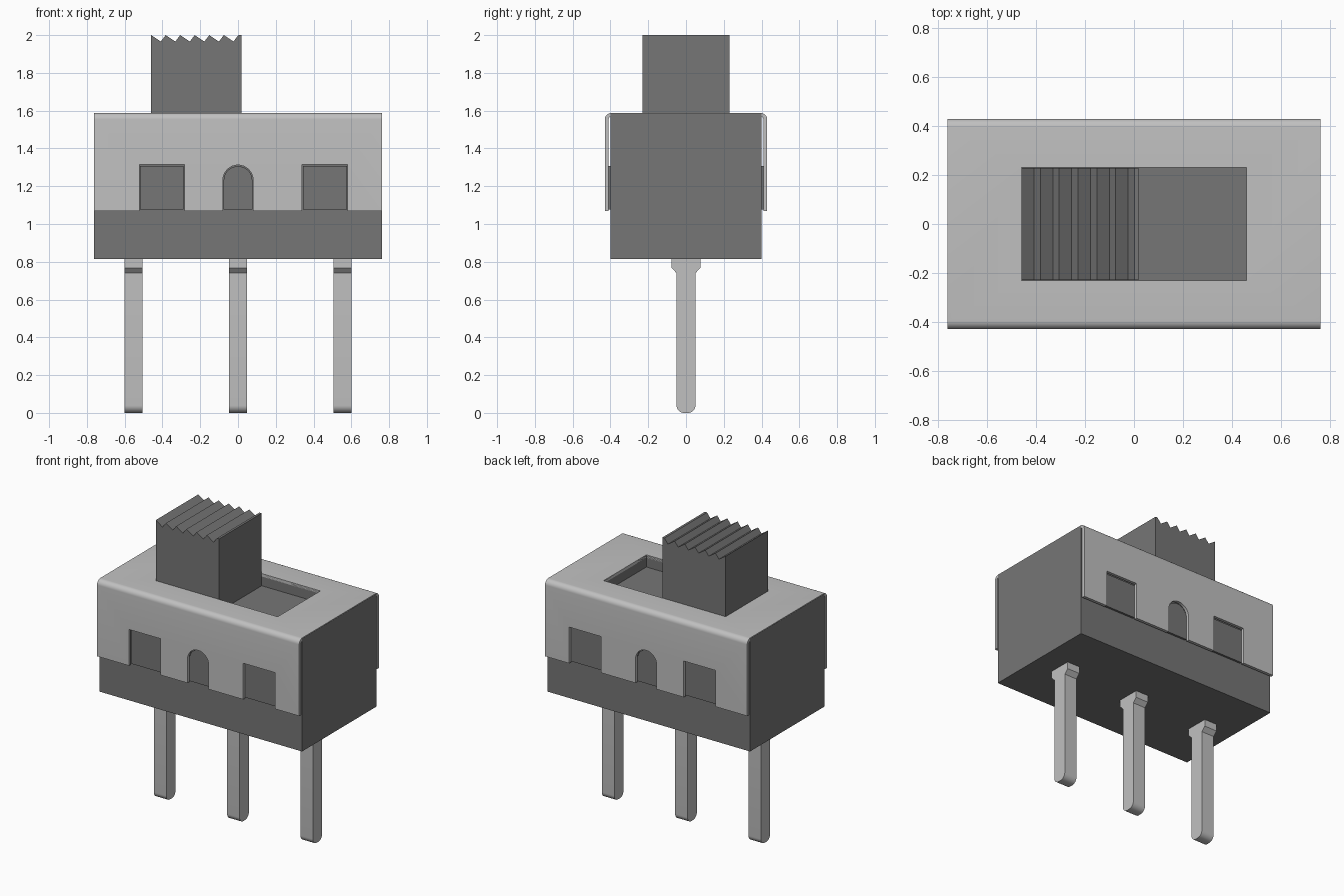
import bpy, bmesh, math
from mathutils import Vector

cube = bpy.data.objects.get("Cube")
if cube:
    bpy.data.objects.remove(cube, do_unlink=True)


def material(name, value):
    m = bpy.data.materials.new(name)
    m.use_nodes = True
    colour = (value, value, value, 1)
    m.diffuse_color = colour
    m.node_tree.nodes["Principled BSDF"].inputs["Base Color"].default_value = colour
    return m


METAL = material("light grey metal", 0.53)
PLASTIC = material("dark grey plastic", 0.18)


def extrude(name, points, axis, lo, hi, mat):
    """Extrude a 2D outline: axis 'x' takes (y, z) points, axis 'y' takes (x, z)."""
    bm = bmesh.new()
    place = (lambda p: (lo, p[0], p[1])) if axis == "x" else (lambda p: (p[0], lo, p[1]))
    face = bm.faces.new([bm.verts.new(place(p)) for p in points])
    new = bmesh.ops.extrude_face_region(bm, geom=[face])["geom"]
    step = Vector((hi - lo, 0, 0) if axis == "x" else (0, hi - lo, 0))
    bmesh.ops.translate(bm, vec=step, verts=[v for v in new if isinstance(v, bmesh.types.BMVert)])
    bmesh.ops.recalc_face_normals(bm, faces=bm.faces)
    mesh = bpy.data.meshes.new(name)
    bm.to_mesh(mesh)
    bm.free()
    mesh.materials.append(mat)
    obj = bpy.data.objects.new(name, mesh)
    bpy.context.collection.objects.link(obj)
    return obj


def rect(a0, a1, z0, z1):
    return [(a0, z0), (a1, z0), (a1, z1), (a0, z1)]


def arc(cx, cz, r, start, end, n=8):
    return [(cx + r * math.cos(math.radians(start + (end - start) * i / n)),
             cz + r * math.sin(math.radians(start + (end - start) * i / n)))
            for i in range(n + 1)]


def select_only(obj):
    bpy.ops.object.select_all(action="DESELECT")
    obj.select_set(True)
    bpy.context.view_layer.objects.active = obj


def cut(obj, cutter):
    mod = obj.modifiers.new("cut", "BOOLEAN")
    mod.operation = "DIFFERENCE"
    mod.solver = "EXACT"
    mod.object = cutter
    select_only(obj)
    bpy.ops.object.modifier_apply(modifier=mod.name)
    bpy.data.objects.remove(cutter, do_unlink=True)


def smooth(obj):
    select_only(obj)
    bpy.ops.object.shade_smooth_by_angle(angle=math.radians(30))


def arch(half, z0, top):
    return [(-half, z0), (half, z0)] + arc(0, top - half, half, 0, 180, 16)


SLOT = rect(-0.46, 0.46, 1.505, 1.8)

# Plastic housing with a shallow slot in the top
body = extrude("housing", rect(-0.40, 0.40, 0.815, 1.584), "x", -0.763, 0.763, PLASTIC)
cut(body, extrude("slot_cutter", SLOT, "y", -0.23, 0.23, PLASTIC))

# Folded metal cover with rounded bends
outer = [(0.43, 1.068)] + arc(0.395, 1.553, 0.035, 0, 90)
inner = [(0.41, 1.068)] + arc(0.395, 1.553, 0.015, 0, 90)
half = outer + [(-y, z) for y, z in reversed(outer)]
profile = half + [(-y, z) for y, z in inner] + list(reversed(inner))
cover = extrude("metal_cover", profile, "x", -0.762, 0.762, METAL)
cut(cover, extrude("slot_cutter", SLOT, "y", -0.23, 0.23, METAL))

# Side windows and the catches that fill them, on both long sides
WINDOWS = [("left_catch", 0.34, 0.58), ("right_catch", -0.522, -0.284)]
for name, x0, x1 in WINDOWS:
    cut(cover, extrude("window_cutter", rect(x0, x1, 1.0, 1.315), "y", -0.5, 0.5, METAL))
    extrude(name, rect(x0 + 0.004, x1 - 0.004, 1.077, 1.306), "y", -0.414, 0.414, PLASTIC)
cut(cover, extrude("window_cutter", arch(0.08, 1.0, 1.312), "y", -0.5, 0.5, METAL))
extrude("middle_catch", arch(0.076, 1.077, 1.306), "y", -0.414, 0.414, PLASTIC)
smooth(cover)

# Slider knob with a serrated grip
teeth = []
for i in range(6):
    x = -0.46 + 0.077 * i
    teeth += [(x, 2.0), (x + 0.051, 1.966)]
teeth += [(0.002, 2.0), (0.018, 2.0)]
extrude("slider", [(0.018, 1.49), (-0.46, 1.49)] + teeth, "y", -0.229, 0.229, PLASTIC)

# Three terminal pins with shoulders and rounded tips
side = arc(0.01, 0.04, 0.04, -90, 0) + [(0.05, 0.74), (0.077, 0.768), (0.077, 0.83)]
pin_outline = side + [(-y, z) for y, z in reversed(side)]
for name, x in (("right_pin", -0.553), ("middle_pin", 0), ("left_pin", 0.553)):
    smooth(extrude(name, pin_outline, "x", x - 0.047, x + 0.047, METAL))
